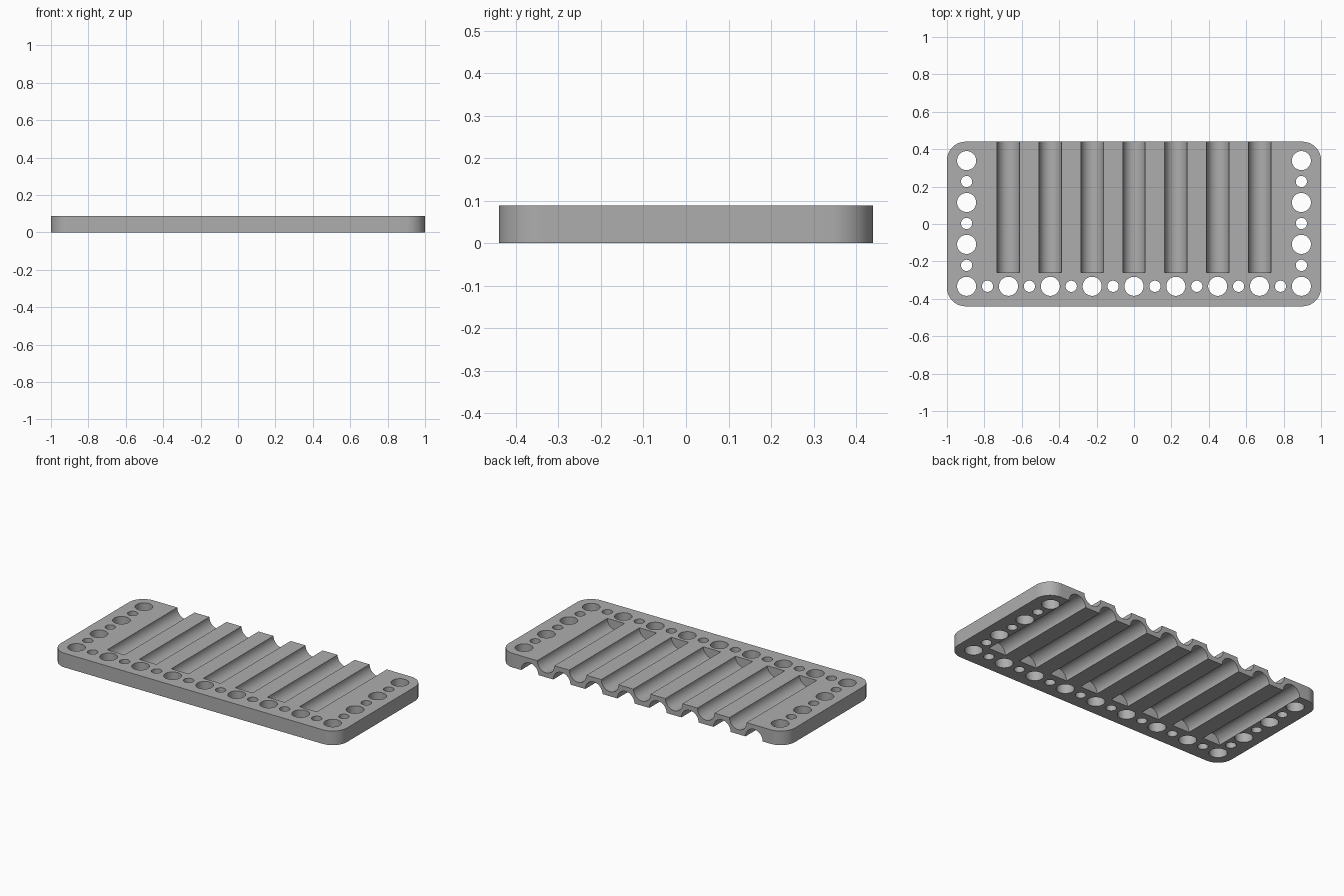
import bpy
import bmesh
from math import cos, sin, pi, radians
from mathutils import Matrix

cube = bpy.data.objects.get("Cube")
if cube:
    bpy.data.objects.remove(cube, do_unlink=True)

HALF_X, HALF_Y, HEIGHT = 1.0, 0.44, 0.089
PITCH = 0.112            # spacing of holes and half spacing of grooves
HOLE_X, HOLE_Y = 0.895, -0.333
GROOVE_FRONT, GROOVE_BACK = -0.26, 0.5
CORNER = 0.1

grey = bpy.data.materials.new("grey")
grey.use_nodes = True
colour = (0.42, 0.42, 0.42, 1)
grey.diffuse_color = colour
grey.node_tree.nodes["Principled BSDF"].inputs["Base Color"].default_value = colour


def make_object(name, bm):
    mesh = bpy.data.meshes.new(name)
    bmesh.ops.recalc_face_normals(bm, faces=bm.faces)
    bm.to_mesh(mesh)
    bm.free()
    mesh.materials.append(grey)
    obj = bpy.data.objects.new(name, mesh)
    bpy.context.collection.objects.link(obj)
    return obj


def cylinder(bm, radius, length, matrix, sides=48):
    bmesh.ops.create_cone(bm, cap_ends=True, segments=sides, radius1=radius,
                          radius2=radius, depth=length, matrix=matrix)


# Rounded plate
bm = bmesh.new()
outline = []
for corner, (sx, sy) in enumerate([(1, 1), (-1, 1), (-1, -1), (1, -1)]):
    for step in range(17):
        a = (corner + step / 16) * pi / 2
        outline.append(bm.verts.new((sx * (HALF_X - CORNER) + CORNER * cos(a),
                                     sy * (HALF_Y - CORNER) + CORNER * sin(a), 0)))
base = bm.faces.new(outline)
top = bmesh.ops.extrude_face_region(bm, geom=[base])["geom"]
bmesh.ops.translate(bm, vec=(0, 0, HEIGHT),
                    verts=[v for v in top if isinstance(v, bmesh.types.BMVert)])
plate = make_object("grooved_plate", bm)

cut = bmesh.new()


def hole(x, y, index):
    radius = 0.03 if index % 2 else 0.051
    cylinder(cut, radius, 0.4, Matrix.Translation((x, y, HEIGHT / 2)))


def groove(x, z):
    middle = (GROOVE_FRONT + GROOVE_BACK) / 2
    cylinder(cut, 0.06, GROOVE_BACK - GROOVE_FRONT,
             Matrix.Translation((x, middle, z)) @ Matrix.Rotation(radians(90), 4, "X"), 64)


# Alternating large and small holes along the front and both sides
for i in range(17):
    hole((i - 8) * HOLE_X / 8, HOLE_Y, i)
for side in (-1, 1):
    for i in range(1, 7):
        hole(side * HOLE_X, HOLE_Y + i * PITCH, i)

# Half-round grooves, alternating between the top and the underside
for i in range(15):
    groove((i - 7) * PITCH, HEIGHT if i % 2 else 0)

cutter = make_object("hole_and_groove_cutter", cut)
cutter.hide_render = True

mod = plate.modifiers.new("cuts", "BOOLEAN")
mod.operation = "DIFFERENCE"
mod.solver = "EXACT"
mod.object = cutter
bpy.ops.object.select_all(action="DESELECT")
plate.select_set(True)
bpy.context.view_layer.objects.active = plate
bpy.ops.object.modifier_apply(modifier=mod.name)
bpy.data.objects.remove(cutter, do_unlink=True)
bpy.ops.object.shade_smooth_by_angle(angle=radians(30))
